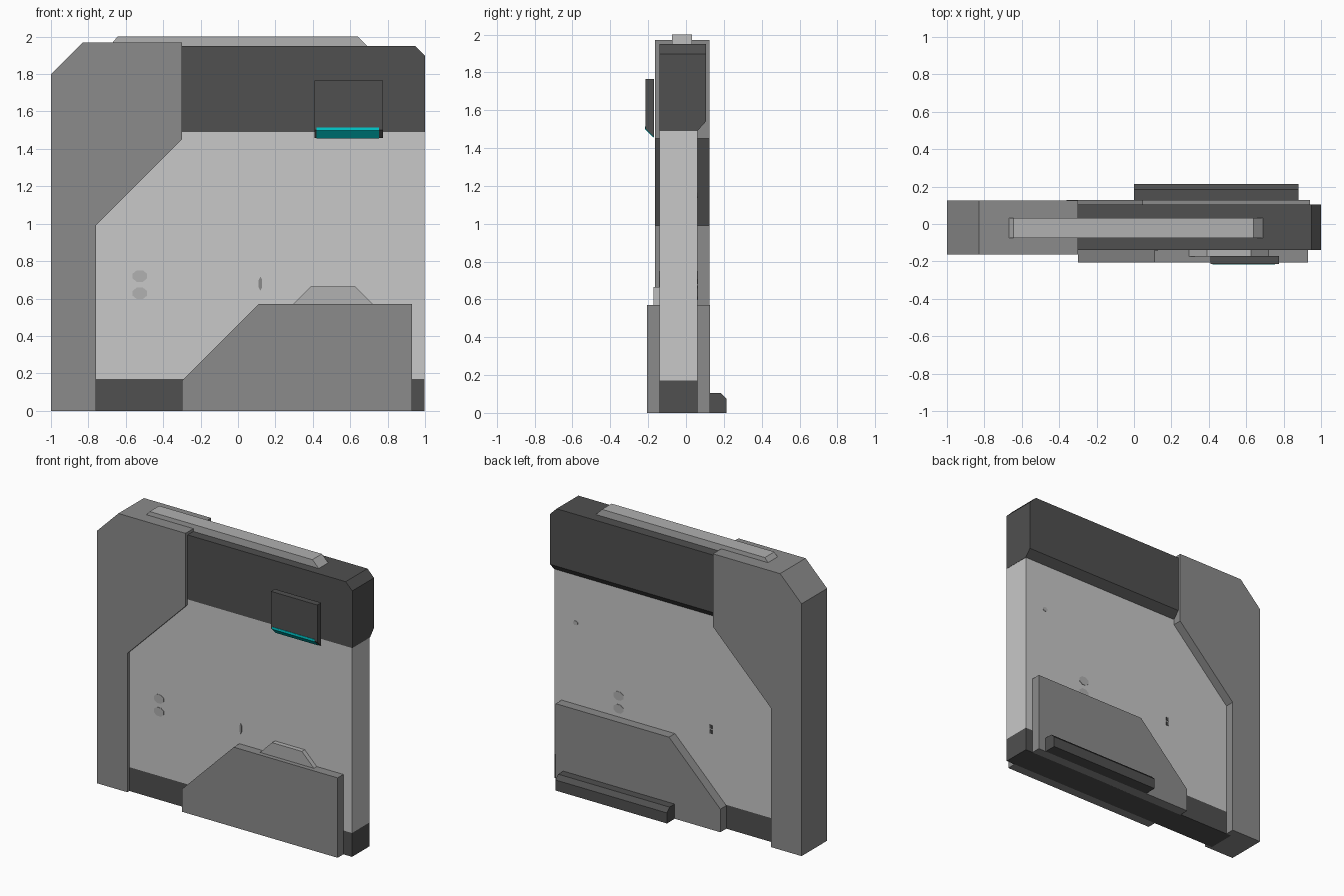
import bpy, bmesh, math

if "Cube" in bpy.data.objects:
    bpy.data.objects.remove(bpy.data.objects["Cube"])


def material(name, r, g, b):
    m = bpy.data.materials.new(name)
    m.diffuse_color = (r, g, b, 1)
    m.use_nodes = True
    m.node_tree.nodes["Principled BSDF"].inputs["Base Color"].default_value = m.diffuse_color
    return m


LIGHT = material("light_grey", 0.58, 0.58, 0.58)
PALE = material("pale_grey", 0.44, 0.44, 0.44)
MID = material("mid_grey", 0.26, 0.26, 0.26)
DARK = material("dark_grey", 0.08, 0.08, 0.08)
TEAL = material("teal_glow", 0.0, 0.62, 0.64)


def prism(name, profile, axis, lo, hi, mat):
    """Extrude a profile: axis 'y' takes (x, z) points, axis 'x' takes (y, z)."""
    bm = bmesh.new()
    place = (lambda p, d: (p[0], d, p[1])) if axis == 'y' else (lambda p, d: (d, p[0], p[1]))
    rings = [[bm.verts.new(place(p, d)) for p in profile] for d in (lo, hi)]
    n = len(profile)
    bm.faces.new(rings[0])
    bm.faces.new(rings[1][::-1])
    for i in range(n):
        j = (i + 1) % n
        bm.faces.new((rings[0][i], rings[1][i], rings[1][j], rings[0][j]))
    bmesh.ops.recalc_face_normals(bm, faces=bm.faces[:])
    me = bpy.data.meshes.new(name)
    bm.to_mesh(me)
    bm.free()
    me.materials.append(mat)
    ob = bpy.data.objects.new(name, me)
    bpy.context.collection.objects.link(ob)
    return ob


def rect(a0, a1, b0, b1):
    return [(a0, b0), (a1, b0), (a1, b1), (a0, b1)]


def oval(cx, cz, rx, rz, n=8):
    return [(cx + rx * math.cos(2 * math.pi * (i + .5) / n),
             cz + rz * math.sin(2 * math.pi * (i + .5) / n)) for i in range(n)]


# Wall slab and its dark skirting
prism("wall_slab", rect(-0.80, 0.998, 0.17, 1.49), 'y', -0.14, 0.06, LIGHT)
prism("skirting", rect(-0.80, 0.998, 0, 0.17), 'y', -0.14, 0.06, DARK)

# Side frame
prism("side_frame", [(-1, 0), (-0.76, 0), (-0.76, 0.99), (-0.30, 1.45), (-0.30, 1.97),
                     (-0.83, 1.97), (-1, 1.80)], 'y', -0.163, 0.125, MID)

# Top beam: lower edge bevelled at the back, outer top corner clipped
beam = prism("top_beam", [(-0.14, 1.49), (0.06, 1.49), (0.105, 1.54), (0.105, 1.95),
                          (-0.14, 1.95)], 'x', -0.32, 1.0, DARK)
bm = bmesh.new()
bm.from_mesh(beam.data)
corner = [e for e in bm.edges if all(v.co.x > 0.99 and v.co.z > 1.94 for v in e.verts)]
bmesh.ops.bevel(bm, geom=corner, offset=0.052, segments=1, affect='EDGES')
bm.to_mesh(beam.data)
bm.free()

# Rail along the top
prism("top_rail", [(-0.69, 1.945), (0.695, 1.945), (0.64, 2.0), (-0.645, 2.0)],
      'y', -0.075, 0.032, PALE)

# Lower cover panels, front and back
prism("front_cover", [(-0.30, 0), (0.93, 0), (0.93, 0.57), (0.11, 0.57), (-0.30, 0.16)],
      'y', -0.205, -0.135, MID)
prism("cover_tab", [(0.285, 0.56), (0.73, 0.56), (0.625, 0.665), (0.39, 0.665)],
      'y', -0.173, -0.135, PALE)
prism("back_cover", [(-0.36, 0), (0.94, 0), (0.94, 0.57), (0.045, 0.57), (-0.36, 0.165)],
      'y', 0.055, 0.127, MID)
prism("back_ledge", [(0.12, 0), (0.215, 0), (0.215, 0.075), (0.185, 0.105), (0.12, 0.105)],
      'x', 0.0, 0.88, DARK)

# Lamp plate with glowing lower edge
prism("lamp_plate", [(-0.213, 1.765), (-0.213, 1.50), (-0.17, 1.457), (-0.17, 1.765)],
      'x', 0.41, 0.775, DARK)
prism("lamp_glow", [(-0.216, 1.515), (-0.216, 1.499), (-0.172, 1.455), (-0.170, 1.460),
                    (-0.211, 1.515)], 'x', 0.42, 0.755, TEAL)

# Small surface marks on both faces of the slab
for side, y0, y1, sx in (("front", -0.143, -0.138, -0.525), ("back", 0.058, 0.063, 0.49)):
    for k, z in enumerate((0.72, 0.628)):
        prism(f"{side}_spot_{k + 1}", oval(sx, z, 0.042, 0.033), 'y', y0, y1, PALE)
prism("front_slot", oval(0.12, 0.68, 0.011, 0.038, 6), 'y', -0.143, -0.138, MID)
for k, z in enumerate((0.695, 0.66)):
    prism(f"back_slot_{k + 1}", rect(-0.25, -0.23, z - 0.013, z + 0.013), 'y', 0.058, 0.063, DARK)
prism("back_dot", oval(0.83, 1.15, 0.02, 0.016), 'y', 0.058, 0.063, PALE)
